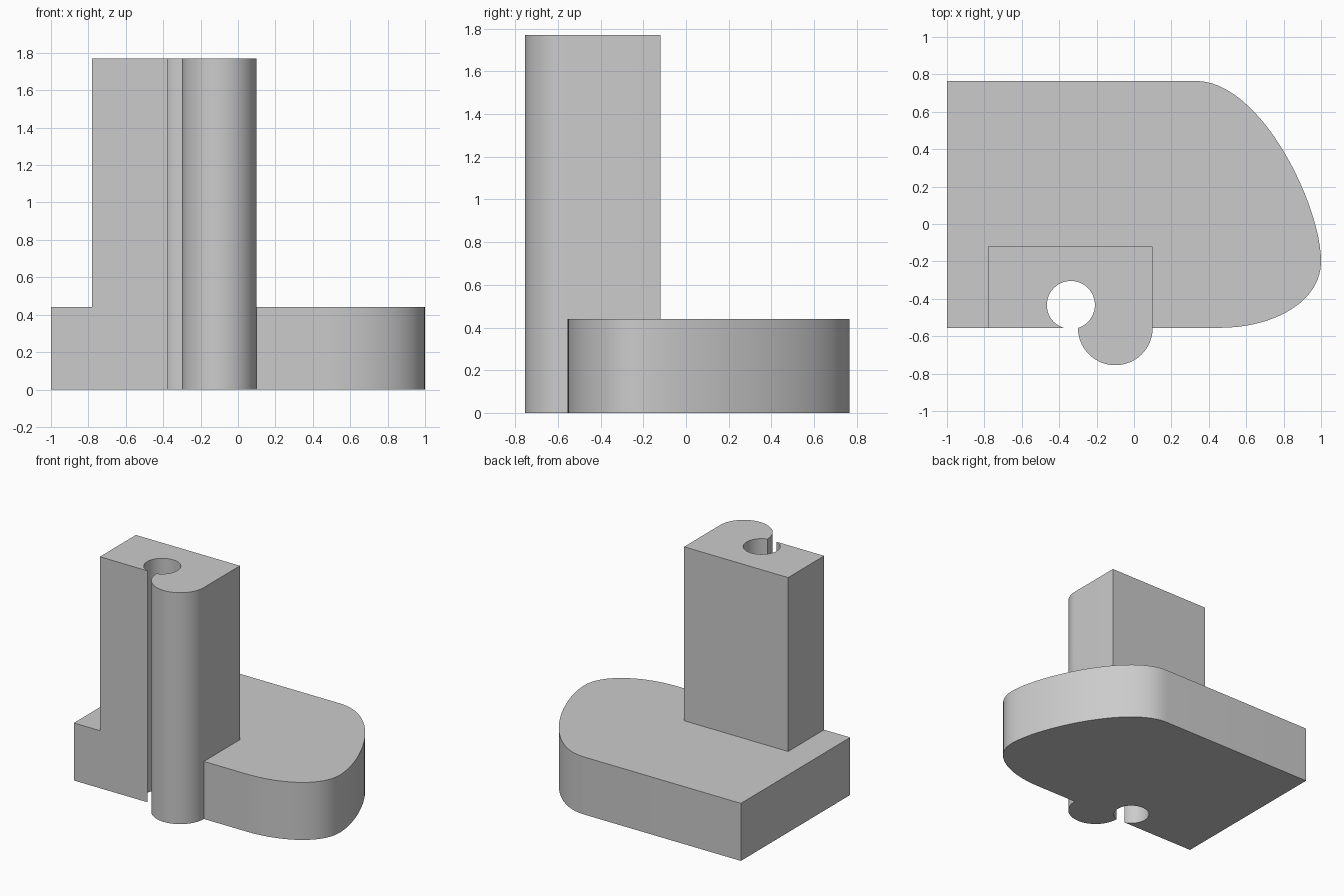
import bpy
import bmesh
from math import sin, cos, pi, radians
from mathutils import Vector
from mathutils.geometry import interpolate_bezier

cube = bpy.data.objects.get("Cube")
if cube:
    bpy.data.objects.remove(cube, do_unlink=True)

FRONT, BACK = -0.555, 0.765
BASE_TOP, COLUMN_TOP = 0.44, 1.77

grey = bpy.data.materials.new("plain grey")
grey.use_nodes = True
colour = (0.6, 0.6, 0.6, 1)
grey.diffuse_color = colour
grey.node_tree.nodes["Principled BSDF"].inputs["Base Color"].default_value = colour


def arc(cx, cy, r, start, end, steps):
    angles = [start + (end - start) * i / steps for i in range(steps + 1)]
    return [(cx + r * cos(a), cy + r * sin(a)) for a in angles]


def bezier(points, steps):
    a, h1, h2, b = [Vector((*p, 0)) for p in points]
    return [(v.x, v.y) for v in interpolate_bezier(a, h1, h2, b, steps)]


def prism(name, outline, bottom, top):
    """Extrude a counter-clockwise outline upwards."""
    bm = bmesh.new()
    face = bm.faces.new([bm.verts.new((x, y, bottom)) for x, y in outline])
    moved = bmesh.ops.extrude_face_region(bm, geom=[face], use_keep_orig=True)
    verts = [v for v in moved["geom"] if isinstance(v, bmesh.types.BMVert)]
    bmesh.ops.translate(bm, verts=verts, vec=(0, 0, top - bottom))
    bmesh.ops.recalc_face_normals(bm, faces=bm.faces)
    mesh = bpy.data.meshes.new(name)
    bm.to_mesh(mesh)
    bm.free()
    mesh.materials.append(grey)
    obj = bpy.data.objects.new(name, mesh)
    bpy.context.collection.objects.link(obj)
    return obj


def combine(target, other, operation):
    """Apply a boolean and discard the second solid."""
    mod = target.modifiers.new("combine", "BOOLEAN")
    mod.operation, mod.solver, mod.object = operation, "EXACT", other
    bpy.context.view_layer.objects.active = target
    bpy.ops.object.modifier_apply(modifier=mod.name)
    bpy.data.objects.remove(other, do_unlink=True)


# Base slab: square on one side, rounded on the other
nose = bezier([(0.46, FRONT), (0.74, FRONT), (1, -0.42), (1, -0.2)], 18)
flank = bezier([(1, -0.2), (1, 0.1), (0.68, BACK), (0.33, BACK)], 26)
body = prism("base_with_column", [(-1, FRONT)] + nose + flank[1:] + [(-1, BACK)],
             0, BASE_TOP)

# Column with a half-round lobe on its front
lobe = arc(-0.1, FRONT, 0.2, pi, 2 * pi, 32)
column = prism("column", [(-0.78, FRONT)] + lobe + [(0.1, -0.12), (-0.78, -0.12)],
               0, COLUMN_TOP)
combine(body, column, "UNION")

# Round channel that breaks through the front
hole = prism("channel_cutter", arc(-0.3375, -0.433, 0.1285, 0, 2 * pi, 48)[:-1],
             -0.1, COLUMN_TOP + 0.1)
hole.hide_render = True
combine(body, hole, "DIFFERENCE")

# Merge coplanar faces and shade the curved walls smooth
bm = bmesh.new()
bm.from_mesh(body.data)
bmesh.ops.remove_doubles(bm, verts=bm.verts, dist=0.0005)
bmesh.ops.dissolve_limit(bm, angle_limit=radians(0.2), verts=bm.verts, edges=bm.edges)
bm.to_mesh(body.data)
bm.free()
bpy.ops.object.select_all(action="DESELECT")
body.select_set(True)
bpy.context.view_layer.objects.active = body
bpy.ops.object.shade_smooth_by_angle(angle=radians(30))
